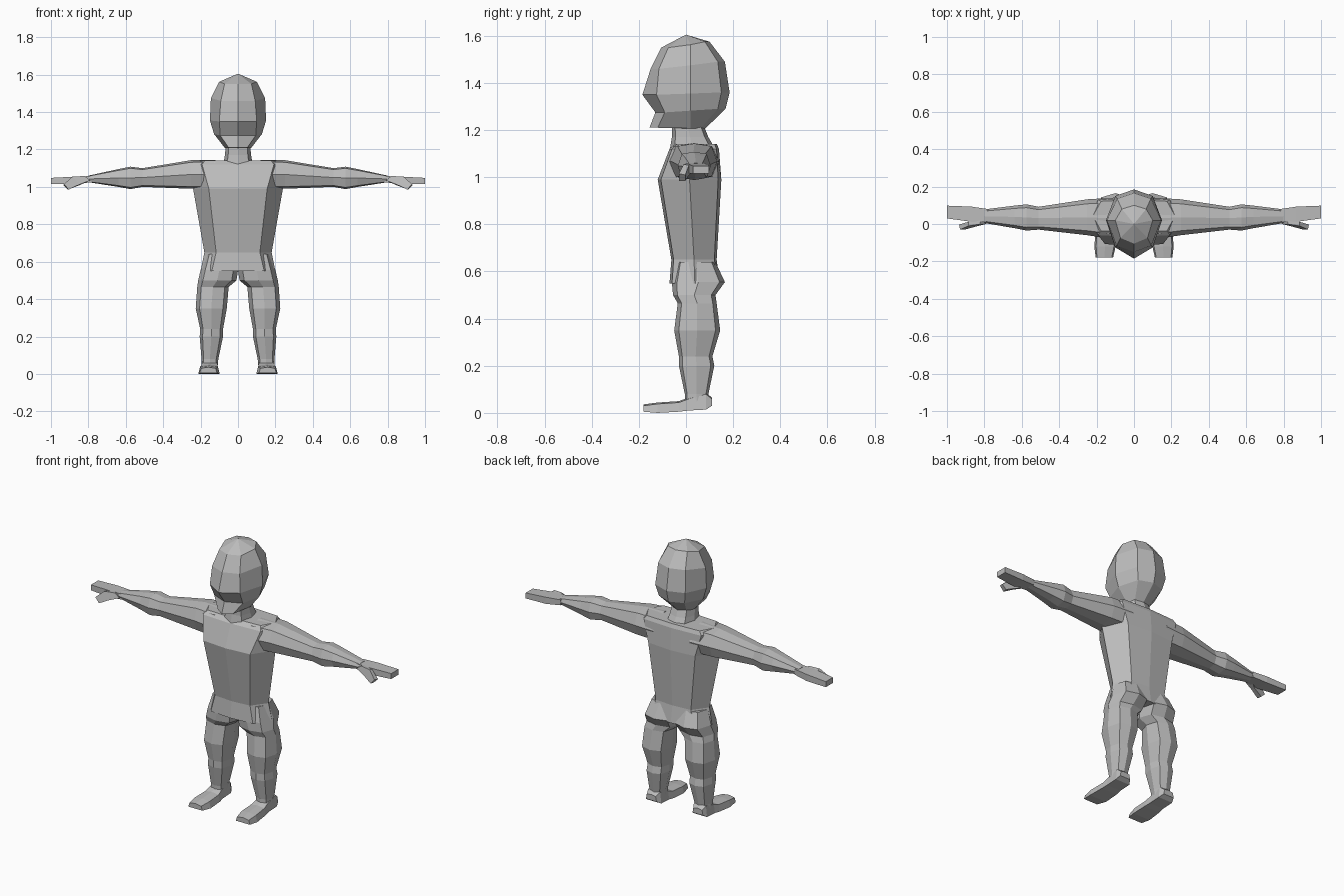
import bpy, bmesh
from mathutils import Vector

if "Cube" in bpy.data.objects:
    bpy.data.objects.remove(bpy.data.objects["Cube"])

grey = bpy.data.materials.new("plain grey")
grey.diffuse_color = (0.5, 0.5, 0.5, 1)
grey.use_nodes = True
grey.node_tree.nodes["Principled BSDF"].inputs["Base Color"].default_value = grey.diffuse_color


def loft(name, rings, mirror=False, tip=None):
    """Skin a list of equal-length rings, cap both ends (optionally with a peak)."""
    bm = bmesh.new()
    rows = [[bm.verts.new(p) for p in r] for r in rings]
    n = len(rows[0])
    for a, b in zip(rows, rows[1:]):
        for i in range(n):
            bm.faces.new((a[i], a[(i + 1) % n], b[(i + 1) % n], b[i]))
    bm.faces.new(rows[-1])
    if tip:
        t = bm.verts.new(tip)
        for i in range(n):
            bm.faces.new((rows[0][i], rows[0][(i + 1) % n], t))
    else:
        bm.faces.new(rows[0])
    bmesh.ops.recalc_face_normals(bm, faces=bm.faces)
    me = bpy.data.meshes.new(name)
    bm.to_mesh(me)
    bm.free()
    me.materials.append(grey)
    ob = bpy.data.objects.new(name, me)
    bpy.context.collection.objects.link(ob)
    if mirror:
        ob.modifiers.new("mirror", 'MIRROR')
    return ob


def octagon(a0, a1, b0, b1, ca=0.75, cb=0.8):
    """Eight points: side middles plus pulled-in corners."""
    a, b, ha, hb = (a0 + a1) / 2, (b0 + b1) / 2, (a1 - a0) / 2, (b1 - b0) / 2
    unit = [(1, 0), (ca, cb), (0, 1), (-ca, cb), (-1, 0), (-ca, -cb), (0, -1), (ca, -cb)]
    return [(a + u * ha, b + v * hb) for u, v in unit]


def flat(z, x0, x1, y0, y1, **k):
    return [(x, y, z) for x, y in octagon(x0, x1, y0, y1, **k)]


def upright(x, y0, y1, z0, z1, **k):
    return [(x, y, z) for y, z in octagon(y0, y1, z0, z1, **k)]


# head: z front, front y, cheek x/y, side x, rear corner x/y, rear y, z rear
head = []
for zf, yf, cx, cy, sx, bx, by, yb, zb in [
        (1.55, -.105, .072, -.075, .10, .065, .08, .10, 1.575),
        (1.46, -.15, .092, -.115, .145, .09, .135, .165, 1.49),
        (1.35, -.185, .10, -.125, .15, .10, .15, .185, 1.36),
        (1.275, -.13, .095, -.09, .128, .085, .135, .168, 1.29),
        (1.21, -.155, .05, -.12, .07, .045, .06, .08, 1.205)]:
    zm = (zf + zb) / 2
    head.append([(0, yf, zf), (cx, cy, zf), (sx, .02, zm), (bx, by, zb),
                 (0, yb, zb), (-bx, by, zb), (-sx, .02, zm), (-cx, cy, zf)])
loft("head", head, tip=(0, 0, 1.605))

# neck
loft("neck", [flat(1.22, -.065, .065, -.06, .075),
              flat(1.17, -.07, .07, -.06, .095),
              flat(1.11, -.08, .08, -.07, .13)])

# torso, shoulders to hips
torso = [flat(z, -w, w, y0, y1, ca=c, cb=.9) for z, w, y0, y1, c in [
    (1.142, .22, -.045, .13, .8), (1.12, .24, -.07, .14, .8),
    (.99, .24, -.12, .15, .65), (.65, .18, -.062, .13, .65),
    (.55, .20, -.07, .145, .7)]]
loft("torso", torso)

# arms, shoulder to wrist
loft("arm", [upright(x, y0, y1, z0, z1, ca=.75, cb=.85) for x, y0, y1, z0, z1 in [
    (.12, -.08, .14, .99, 1.145), (.25, -.06, .132, .99, 1.143),
    (.51, -.03, .092, 1.0, 1.10), (.575, -.035, .105, .988, 1.108),
    (.64, -.022, .098, 1.0, 1.095), (.80, .005, .078, 1.025, 1.06)]], mirror=True)


def box_ring(x, y0, y1, z0, z1):
    return [(x, y0, z0), (x, y1, z0), (x, y1, z1), (x, y0, z1)]


# hands and thumbs
loft("hand", [box_ring(.78, .01, .08, 1.025, 1.058),
              box_ring(.87, .012, .093, 1.015, 1.055),
              box_ring(1.0, .03, .098, 1.015, 1.048)], mirror=True)
loft("thumb", [[(.79, .0, 1.035), (.80, .04, 1.03), (.83, .04, 1.055), (.82, .0, 1.058)],
               [(.85, -.015, 1.012), (.85, .012, 1.008), (.885, .012, 1.05), (.885, -.01, 1.055)],
               [(.905, -.03, .985), (.91, -.003, .985), (.935, -.003, 1.01), (.93, -.03, 1.015)]],
     mirror=True)

# legs, hip to ankle
loft("leg", [flat(z, x0, x1, y0, y1) for z, x0, x1, y0, y1 in [
    (.64, .0, .175, -.04, .125), (.555, .0, .20, -.06, .165), (.50, .008, .213, -.055, .125),
    (.465, .05, .218, -.035, .13), (.35, .06, .226, -.05, .145), (.24, .08, .202, -.03, .112),
    (.20, .08, .205, -.03, .12), (.08, .105, .195, -.005, .095), (.03, .11, .195, -.005, .10)]],
     mirror=True)


# feet, heel to toe
def foot_ring(y, x0, x1, z0, z1):
    m, t = (x0 + x1) / 2, (x1 - x0) * .08
    return [(x0, y, z0), (x1, y, z0), (x1 - t, y, z1 - .006), (m, y, z1), (x0 + t, y, z1 - .006)]


loft("foot", [foot_ring(y, x0, x1, z0, z1) for y, x0, x1, z0, z1 in [
    (.11, .12, .19, .03, .065), (.085, .105, .20, .014, .085), (.01, .105, .20, .01, .065),
    (-.03, .10, .205, .005, .05), (-.12, .098, .212, .0, .044), (-.18, .112, .205, .005, .036)]],
     mirror=True)
